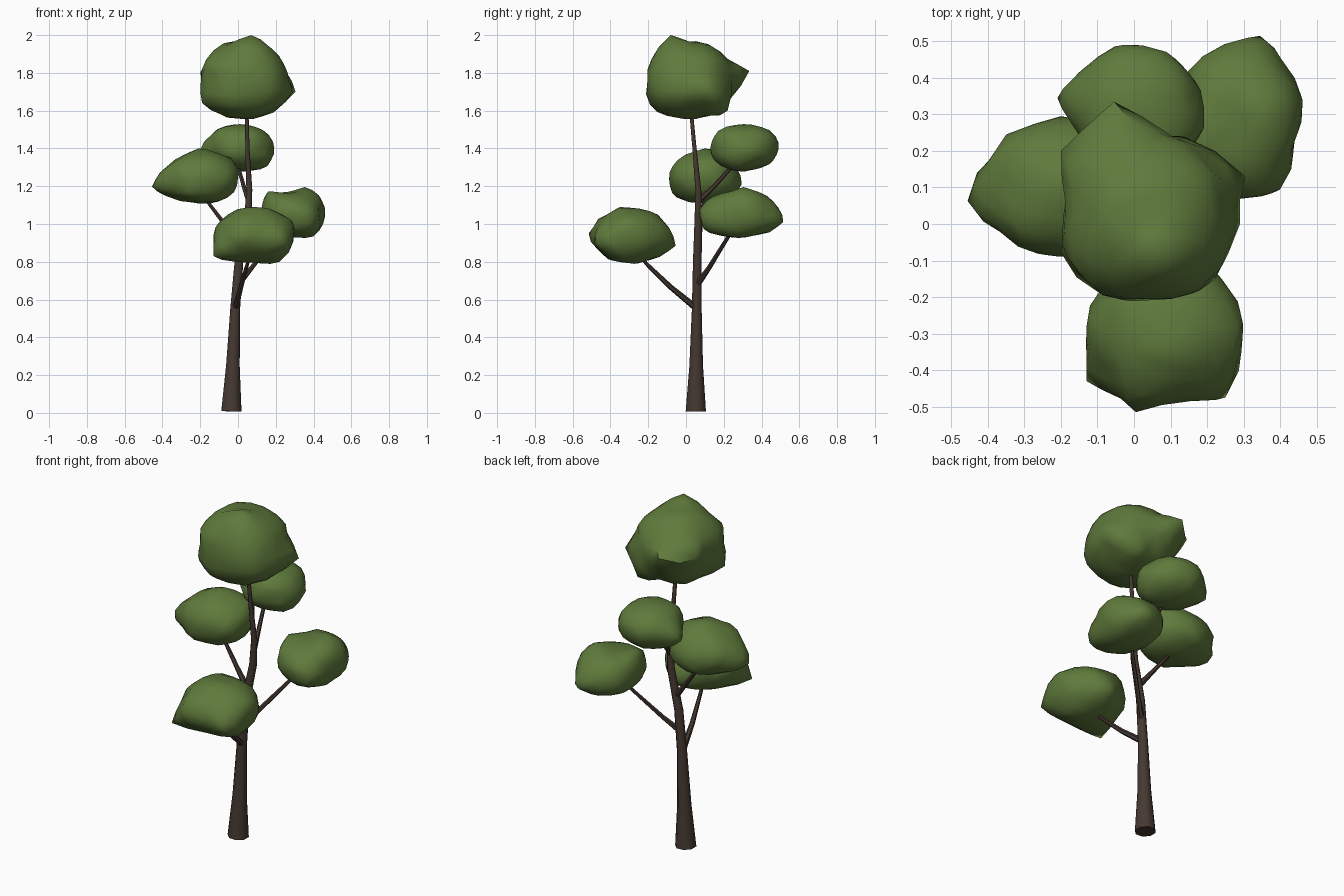
import bpy, bmesh, math
from mathutils import Vector, noise


def material(name, color):
    m = bpy.data.materials.new(name)
    m.diffuse_color = color
    return m


BARK = material("bark", (0.06, 0.04, 0.031, 1))
LEAF = material("leaf", (0.115, 0.195, 0.045, 1))


def finish(bm, name, mat, angle):
    bmesh.ops.recalc_face_normals(bm, faces=bm.faces)
    me = bpy.data.meshes.new(name)
    bm.to_mesh(me)
    bm.free()
    ob = bpy.data.objects.new(name, me)
    bpy.context.collection.objects.link(ob)
    me.materials.append(mat)
    bpy.ops.object.select_all(action='DESELECT')
    ob.select_set(True)
    bpy.context.view_layer.objects.active = ob
    bpy.ops.object.shade_smooth_by_angle(angle=math.radians(angle))


def tube(name, path, sides):
    """Tapered limb through (x, y, z, radius) points."""
    bm = bmesh.new()
    pts = [Vector(p[:3]) for p in path]
    rings = []
    for i, p in enumerate(pts):
        d = pts[min(i + 1, len(pts) - 1)] - pts[max(i - 1, 0)]
        q = Vector((0, 0, 1)).rotation_difference(d)
        rings.append([bm.verts.new(p + q @ Vector((
            path[i][3] * math.cos(math.tau * (k + 0.5) / sides),
            path[i][3] * math.sin(math.tau * (k + 0.5) / sides), 0))) for k in range(sides)])
    for a, b in zip(rings, rings[1:]):
        for k in range(sides):
            n = (k + 1) % sides
            bm.faces.new((a[k], a[n], b[n], b[k]))
    bm.faces.new(rings[0])
    bm.faces.new(rings[-1])
    finish(bm, name, BARK, 50)


def clump(name, lo, hi, tips, seed):
    """Lumpy leaf mass around a core box, pulled out or in to a few corner tips."""
    lo, hi = Vector(lo), Vector(hi)
    c, h = (lo + hi) / 2, (hi - lo) / 2
    bm = bmesh.new()
    bmesh.ops.create_icosphere(bm, subdivisions=3, radius=1)
    for v in bm.verts:
        n = v.co.copy()
        # slightly boxy ball with noise
        r = sum(abs(t) ** 2.3 for t in n) ** (-1 / 2.3)
        r *= 0.98 + 0.07 * noise.noise(n * 2.2 + Vector((seed * 7.3, seed, 0)))
        v.co = c + Vector((n.x * h.x, n.y * h.y, n.z * h.z)) * r
    for t in tips:
        t = Vector(t)
        near = min(bm.verts, key=lambda v: (v.co - t).length)
        at, move = near.co.copy(), t - near.co
        for v in bm.verts:
            v.co += move * max(0, 1 - (v.co - at).length / 0.13)
    finish(bm, name, LEAF, 50)


# Trunk
tube("trunk", [(-0.035, 0.052, 0.008, 0.058), (-0.027, 0.054, 0.25, 0.039),
               (-0.015, 0.057, 0.55, 0.028), (0.005, 0.06, 0.8, 0.025),
               (0.052, 0.065, 1.03, 0.021), (0.06, 0.065, 1.18, 0.017),
               (0.05, 0.045, 1.4, 0.012), (0.045, 0.022, 1.65, 0.01)], 8)

# Branches
tube("front_branch", [(-0.015, 0.06, 0.55, 0.018), (0.015, -0.08, 0.665, 0.014),
                      (0.05, -0.21, 0.79, 0.01), (0.07, -0.26, 0.86, 0.008)], 6)
tube("right_branch", [(0.0, 0.06, 0.68, 0.018), (0.07, 0.12, 0.765, 0.013),
                      (0.2, 0.225, 0.935, 0.01), (0.25, 0.27, 1.02, 0.008)], 6)
tube("left_branch", [(0.02, 0.062, 0.88, 0.018), (-0.06, 0.075, 0.985, 0.013),
                     (-0.155, 0.095, 1.11, 0.01), (-0.2, 0.1, 1.19, 0.008)], 6)
tube("back_branch", [(0.058, 0.065, 1.12, 0.016), (0.03, 0.15, 1.2, 0.012),
                     (0.005, 0.23, 1.29, 0.01), (0.0, 0.27, 1.36, 0.008)], 6)

# Leaf clumps
clump("top_leaves", (-0.2, -0.215, 1.55), (0.265, 0.25, 1.97),
      [(0.07, -0.08, 2.0), (-0.055, 0.335, 1.81), (0.305, 0.13, 1.7),
       (-0.2, 0.2, 1.8), (-0.19, -0.09, 1.64), (0.29, 0.0, 1.7),
       (0.2, -0.15, 1.65), (-0.05, -0.19, 1.63), (0.16, 0.22, 1.6),
       (0.2, 0.1, 1.9), (-0.12, -0.16, 1.85)], 1)
clump("back_leaves", (-0.16, 0.13, 1.28), (0.185, 0.48, 1.53),
      [(-0.21, 0.345, 1.37), (-0.03, 0.49, 1.43), (0.19, 0.3, 1.37),
       (0.12, 0.25, 1.29), (-0.13, 0.23, 1.36)], 2)
clump("left_leaves", (-0.39, -0.09, 1.105), (0.005, 0.28, 1.38),
      [(-0.45, 0.05, 1.2), (-0.21, 0.1, 1.4), (-0.35, 0.245, 1.24),
       (-0.43, 0.14, 1.2), (-0.2, 0.295, 1.21), (-0.33, 0.05, 1.335),
       (-0.24, -0.085, 1.2), (-0.04, 0.15, 1.35)], 3)
clump("right_leaves", (0.12, 0.075, 0.93), (0.45, 0.485, 1.18),
      [(0.345, 0.515, 1.01), (0.35, 0.3, 1.2), (0.38, 0.085, 1.0),
       (0.16, 0.24, 1.18), (0.26, 0.27, 1.16), (0.44, 0.34, 1.13),
       (0.45, 0.36, 1.0), (0.17, 0.44, 1.08), (0.4, 0.25, 0.935)], 4)
clump("front_leaves", (-0.11, -0.475, 0.79), (0.285, -0.1, 1.09),
      [(0.005, -0.515, 0.95), (-0.13, -0.43, 0.83), (0.3, -0.28, 0.96),
       (0.25, -0.475, 0.9), (0.12, -0.055, 0.885), (-0.13, -0.28, 0.94),
       (0.22, -0.3, 0.8), (0.24, -0.15, 0.93), (0.0, -0.15, 1.05),
       (0.09, -0.35, 1.09)], 5)
